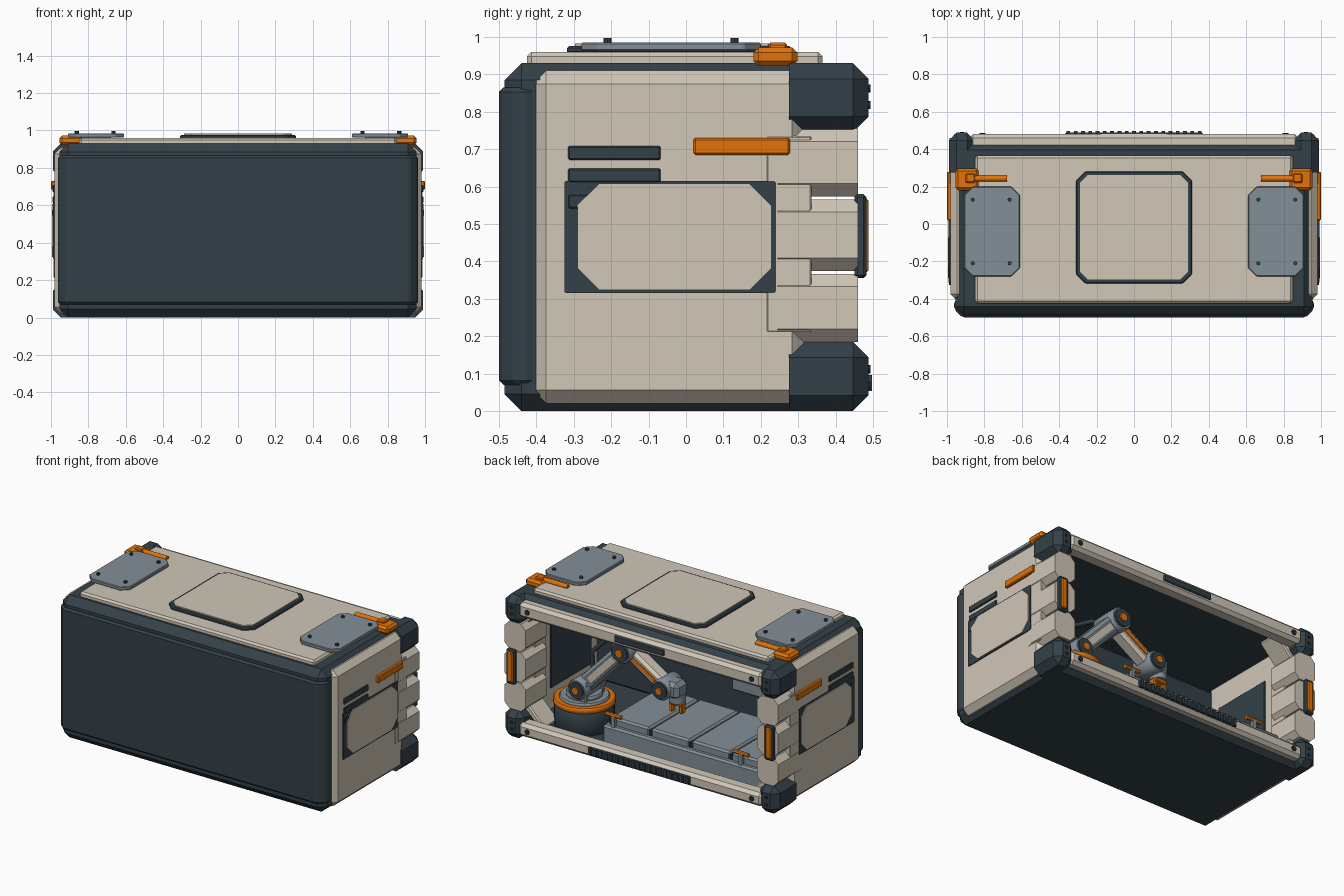
import bpy, bmesh, math
from mathutils import Vector

if "Cube" in bpy.data.objects:
    bpy.data.objects.remove(bpy.data.objects["Cube"])


def material(name, rgb):
    m = bpy.data.materials.new(name)
    m.diffuse_color = (*rgb, 1)
    m.use_nodes = True
    m.node_tree.nodes["Principled BSDF"].inputs["Base Color"].default_value = m.diffuse_color
    return m


DARK = material("dark slate", (0.034, 0.053, 0.065))
BEIGE = material("warm beige", (0.63, 0.57, 0.475))
GREY = material("steel grey", (0.225, 0.275, 0.31))
ORANGE = material("orange", (0.76, 0.17, 0.003))
BLACK = material("near black", (0.018, 0.025, 0.030))


def finish(bm, name, mat, bevel=0):
    bmesh.ops.recalc_face_normals(bm, faces=bm.faces)
    me = bpy.data.meshes.new(name)
    bm.to_mesh(me)
    bm.free()
    me.materials.append(mat)
    ob = bpy.data.objects.new(name, me)
    bpy.context.collection.objects.link(ob)
    if bevel:
        mod = ob.modifiers.new("chamfer", 'BEVEL')
        mod.width, mod.segments = bevel, 1
    return ob


def box(name, xs, ys, zs, mat, bevel=0, rear_bevel=0):
    """Box from (min, max) pairs; rear_bevel leaves the front (-y) rim sharp."""
    bm = bmesh.new()
    bmesh.ops.create_cube(bm, size=1)
    for v in bm.verts:
        for i, r in enumerate((xs, ys, zs)):
            v.co[i] = sum(r) / 2 + v.co[i] * abs(r[1] - r[0])
    if rear_bevel:
        edges = [e for e in bm.edges if max(v.co.y for v in e.verts) > min(ys) + 0.001]
        bmesh.ops.bevel(bm, geom=edges, offset=rear_bevel, segments=1, affect='EDGES')
    return finish(bm, name, mat, bevel)


PLACE = {'z': lambda u, v, w: (u, v, w), 'x': lambda u, v, w: (w, u, v), 'y': lambda u, v, w: (u, w, v)}


def plate(name, us, vs, ws, cut, mat, axis='z', bevel=0):
    """Cut-corner plate: (u, v) outline, w thickness along the axis."""
    (a, b), (c, d) = us, vs
    pts = [(a + cut, c), (b - cut, c), (b, c + cut), (b, d - cut),
           (b - cut, d), (a + cut, d), (a, d - cut), (a, c + cut)]
    bm = bmesh.new()
    rings = [[bm.verts.new(PLACE[axis](u, v, w)) for u, v in pts] for w in ws]
    bm.faces.new(rings[0])
    bm.faces.new(rings[1])
    for i in range(8):
        j = (i + 1) % 8
        bm.faces.new((rings[0][i], rings[0][j], rings[1][j], rings[1][i]))
    return finish(bm, name, mat, bevel)


def rod(name, p, q, r, mat, sides=24, bevel=0):
    p, q = Vector(p), Vector(q)
    bm = bmesh.new()
    bmesh.ops.create_cone(bm, cap_ends=True, segments=sides, radius1=r, radius2=r, depth=(q - p).length)
    for f in bm.faces:
        f.smooth = len(f.verts) == 4 and sides > 8
    ob = finish(bm, name, mat, bevel)
    ob.location = (p + q) / 2
    ob.rotation_euler = (q - p).to_track_quat('Z', 'Y').to_euler()
    return ob


def beam(name, p, q, w, h, y, mat, bevel=0.0):
    """Bar between two (x, z) points in the plane at y."""
    dx, dz = q[0] - p[0], q[1] - p[1]
    n = math.hypot(dx, dz) / 2
    ob = box(name, (-n, n), (-w / 2, w / 2), (-h / 2, h / 2), mat, bevel)
    ob.location = ((p[0] + q[0]) / 2, y, (p[1] + q[1]) / 2)
    ob.rotation_euler[1] = -math.atan2(dz, dx)
    return ob


# Shell: floor, front wall and roof, cut open at the back and sides
shell = box("shell", (-0.955, 0.955), (-0.485, 0.44), (0, 0.93), DARK, 0.045)
cutter = box("shell_cutter", (-1.2, 1.2), (-0.4, 0.7), (0.06, 0.885), DARK)
cutter.hide_render = True
cutter.hide_set(True)
mod = shell.modifiers.new("opening", 'BOOLEAN')
mod.operation, mod.object = 'DIFFERENCE', cutter
plate("front_panel", (-0.962, 0.962), (-0.5, -0.37), (0.07, 0.865), 0.045, DARK, bevel=0.012)

# Roof
box("roof_slab", (-0.85, 0.85), (-0.425, 0.365), (0.9, 0.96), BEIGE, 0.012)
plate("hatch_base", (-0.31, 0.31), (-0.318, 0.282), (0.955, 0.976), 0.05, DARK, bevel=0.006)
plate("hatch_cover", (-0.289, 0.289), (-0.297, 0.262), (0.965, 0.983), 0.043, BEIGE)

# Rear rails with grips
for z0, z1, label in ((0.03, 0.118, "lower"), (0.805, 0.903, "upper")):
    box(label + "_rail", (-0.88, 0.88), (0.38, 0.48), (z0, z1), BEIGE, 0.02)
    for s in (-1, 1):
        rod(label + "_rail_bolt", (s * 0.81, 0.47, (z0 + z1) / 2), (s * 0.81, 0.486, (z0 + z1) / 2), 0.017, BLACK, 8)
box("upper_grip", (-0.18, 0.18), (0.46, 0.488), (0.835, 0.877), DARK, 0.006)
box("lower_grip", (-0.37, 0.37), (0.46, 0.488), (0.05, 0.1), DARK, 0.006)
for i in range(19):
    x = -0.351 + i * 0.039
    box("grip_rib", (x - 0.01, x + 0.01), (0.48, 0.497), (0.053, 0.097), DARK)

for s in (-1, 1):
    X = lambda a, b: (s * a, s * b)
    # Side wall and its fittings
    box("side_wall", X(0.9, 0.982), (-0.41, 0.32), (0.02, 0.91), BEIGE, 0.036)
    plate("side_panel_frame", (-0.325, 0.24), (0.315, 0.615), X(0.975, 0.988), 0.004, DARK, 'x')
    plate("side_panel", (-0.29, 0.228), (0.323, 0.608), X(0.975, 0.994), 0.058, BEIGE, 'x')
    for z in (0.56, 0.63, 0.69):
        box("side_vent", X(0.97, 0.991), (-0.315, -0.068), (z - 0.019, z + 0.019), DARK, 0.004)
    box("side_marker", X(0.97, 1.0), (0.02, 0.278), (0.685, 0.73), ORANGE, 0.005)
    box("inner_wall_panel", X(0.89, 0.903), (-0.3, 0.12), (0.2, 0.72), DARK, 0.004)

    # Toothed rear pillar
    box("pillar", X(0.86, 0.984), (0.215, 0.335), (0.21, 0.735), BEIGE, 0.004)
    x0, x1 = sorted(X(0.835, 0.987))
    for z0, z1 in ((0.185, 0.367), (0.375, 0.566), (0.574, 0.755)):
        plate("pillar_tooth", (x0, x1), (z0, z1), (0.245, 0.46), 0.034, BEIGE, 'y')
    box("latch_base", X(0.9, 0.965), (0.45, 0.482), (0.355, 0.58), DARK, 0.008)
    box("latch", X(0.912, 0.953), (0.47, 0.488), (0.37, 0.568), ORANGE, 0.006)

    # Corner bumpers and diagonal gussets
    for z0, z1, zb in ((0, 0.185, 0.09), (0.745, 0.93, 0.84)):
        box("corner_bumper", X(0.85, 0.99), (0.275, 0.488), (z0, z1), DARK, rear_bevel=0.042)
        for dz in (-0.022, 0.022):
            rod("bumper_bolt", (s * 0.92, 0.48, zb + dz), (s * 0.92, 0.493, zb + dz), 0.011, BLACK, 8)
    for za, zb in ((0.235, 0.07), (0.71, 0.875)):
        beam("corner_gusset", (s * 0.92, za), (s * 0.76, zb), 0.15, 0.04, 0.32, BEIGE, 0.008)

    # Roof plates, bolts and orange clips
    x0, x1 = sorted(X(0.61, 0.908))
    plate("roof_plate", (x0, x1), (-0.28, 0.2), (0.962, 0.985), 0.045, GREY, bevel=0.004)
    for x in (0.665, 0.862):
        for y in (-0.21, 0.13):
            rod("plate_bolt", (s * x, y, 0.98), (s * x, y, 0.997), 0.011, DARK, 8)
    box("clip_body", X(0.83, 0.955), (0.18, 0.298), (0.922, 0.972), ORANGE, 0.014)
    box("clip_cap", X(0.85, 0.9), (0.22, 0.27), (0.95, 0.985), ORANGE, 0.006)
    rod("clip_lever", (s * 0.68, 0.243, 0.966), (s * 0.86, 0.243, 0.966), 0.016, ORANGE, 12)

# Work tray with seams and handles
box("tray_base", (-0.86, 0.36), (-0.22, 0.35), (0.05, 0.195), GREY, 0.012)
box("tray_seams", (-0.83, 0.33), (-0.185, 0.315), (0.18, 0.228), BLACK)
for i in range(4):
    x = -0.835 + i * 0.292
    box("tray_tile", (x, x + 0.282), (-0.19, 0.32), (0.18, 0.245), GREY, 0.012)
for x in (0.29, -0.63):
    for y in (-0.2, 0.33):
        rod("tray_handle", (x - 0.055, y, 0.265), (x + 0.055, y, 0.265), 0.013, ORANGE, 8)
        box("handle_foot", (x - 0.012, x + 0.012), (y - 0.012, y + 0.012), (0.19, 0.265), GREY)
box("wall_plate", (-0.32, -0.08), (-0.385, -0.36), (0.27, 0.4), GREY, 0.005)

# Robot arm: turntable
AX, AY = 0.62, 0.16
for name, z0, z1, r, m in (("turntable_base", 0.05, 0.205, 0.18, DARK), ("turntable_ring", 0.205, 0.24, 0.187, ORANGE),
                           ("turntable_top", 0.23, 0.255, 0.15, GREY), ("turntable_hub", 0.25, 0.28, 0.11, GREY)):
    rod(name, (AX, AY, z0), (AX, AY, z1), r, m, 32, 0.006)

# Robot arm: limbs
shoulder, elbow, wrist = (0.60, 0.325), (0.30, 0.64), (0.02, 0.465)
for s in (-1, 1):
    y = AY + s * 0.085
    box("shoulder_yoke", (0.54, 0.66), (y - 0.018, y + 0.018), (0.24, 0.37), GREY, 0.01)
    beam("upper_arm_strip", (0.54, 0.388), (0.36, 0.577), 0.012, 0.045, AY + s * 0.07, BEIGE)
    beam("forearm_strip", (0.24, 0.6025), (0.08, 0.5025), 0.012, 0.025, AY + s * 0.05, ORANGE)
beam("upper_arm", shoulder, elbow, 0.13, 0.105, AY, GREY, 0.02)
beam("forearm", elbow, wrist, 0.1, 0.085, AY, BEIGE, 0.018)
for name, (x, z), r, w in (("shoulder", shoulder, 0.065, 0.11), ("elbow", elbow, 0.072, 0.09), ("wrist", wrist, 0.065, 0.08)):
    rod(name + "_joint", (x, AY - w, z), (x, AY + w, z), r, GREY, 24, 0.006)
    rod(name + "_cap", (x, AY - w - 0.012, z), (x, AY + w + 0.012, z), r * 0.8, DARK, 24)
    rod(name + "_pin", (x, AY - w - 0.02, z), (x, AY + w + 0.02, z), r * 0.36, ORANGE, 16)

# Robot arm: hand and gripper
HX, HZ = -0.05, 0.02
box("hand", (HX - 0.04, HX + 0.08), (AY - 0.06, AY + 0.06), (HZ + 0.39, HZ + 0.5), GREY, 0.025)
rod("hand_collar", (HX, AY, HZ + 0.365), (HX, AY, HZ + 0.42), 0.05, GREY)
box("gripper_palm", (HX - 0.045, HX + 0.045), (AY - 0.03, AY + 0.03), (HZ + 0.345, HZ + 0.37), ORANGE, 0.006)
for x in (HX - 0.035, HX + 0.035):
    box("gripper_finger", (x - 0.012, x + 0.012), (AY - 0.02, AY + 0.02), (HZ + 0.295, HZ + 0.355), ORANGE, 0.005)

# Cable running behind the arm
path = [(0.65, 0.02, 0.25), (0.67, 0.01, 0.46), (0.55, 0.02, 0.58), (0.37, 0.05, 0.68), (0.30, 0.1, 0.67)]
curve = bpy.data.curves.new("arm_cable", 'CURVE')
curve.dimensions, curve.bevel_depth, curve.bevel_resolution = '3D', 0.015, 2
spline = curve.splines.new('POLY')
spline.points.add(len(path) - 1)
for pt, co in zip(spline.points, path):
    pt.co = (*co, 1)
curve.materials.append(DARK)
bpy.context.collection.objects.link(bpy.data.objects.new("arm_cable", curve))
